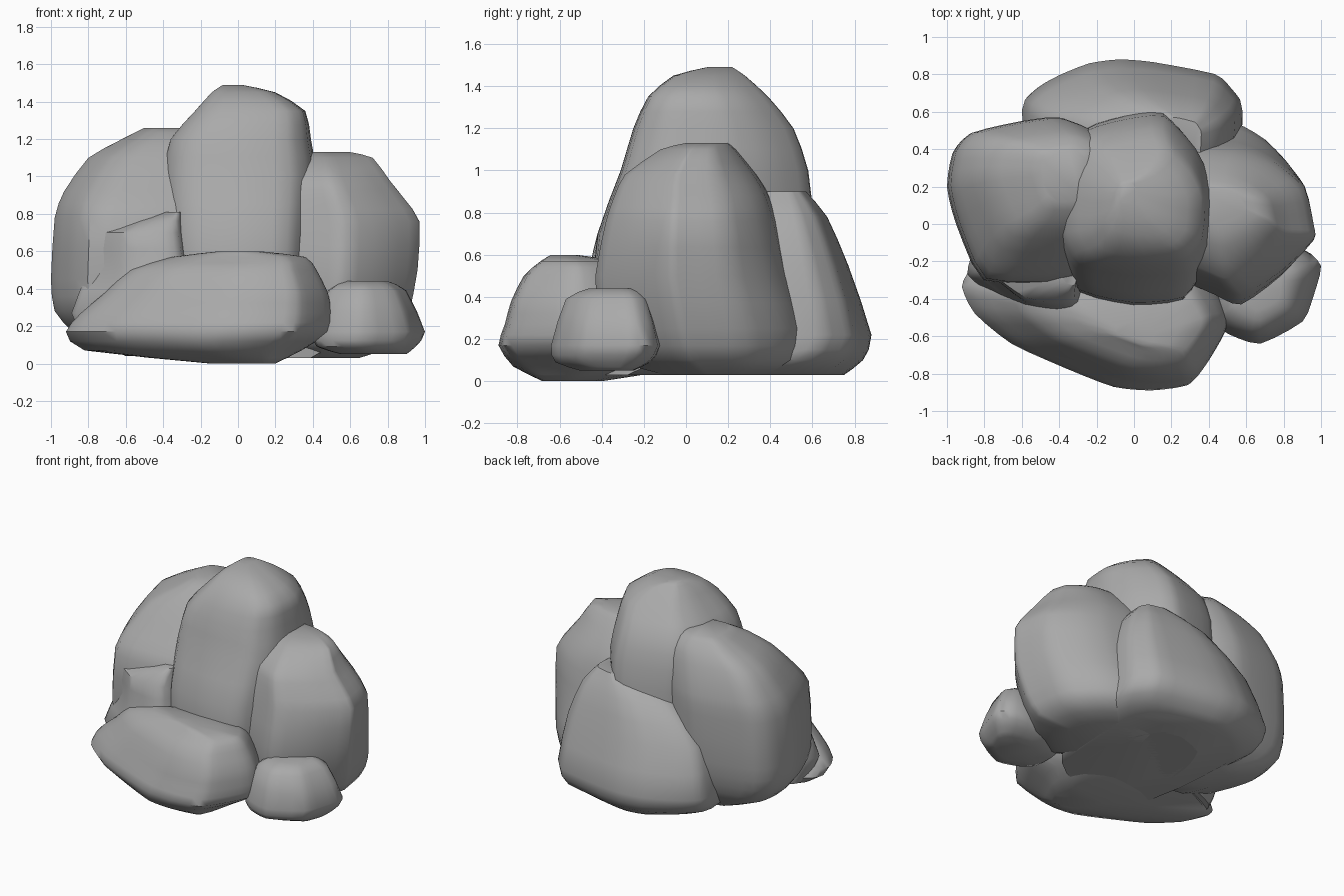
import bpy
import bmesh
from mathutils import Vector

cube = bpy.data.objects.get("Cube")
if cube:
    bpy.data.objects.remove(cube, do_unlink=True)

stone = bpy.data.materials.new("Grey stone")
stone.use_nodes = True
stone.diffuse_color = (0.4, 0.4, 0.4, 1)
shader = stone.node_tree.nodes["Principled BSDF"]
shader.inputs["Base Color"].default_value = stone.diffuse_color
shader.inputs["Roughness"].default_value = 0.9


def blend(before, start, end, after, t):
    """Interpolate smoothly between start and end."""
    slope_in, slope_out = (end - before) / 2, (after - start) / 2
    offset = end - start
    return (start + slope_in * t + (3 * offset - 2 * slope_in - slope_out) * t * t
            + (slope_in + slope_out - 2 * offset) * t * t * t)


def smooth_points(points, steps, closed):
    """Refine a list of points, softened halfway between chords and curves."""
    points = [Vector(p) for p in points]
    count = len(points)
    refined = []
    for i in range(count if closed else count - 1):
        if closed:
            near = [points[(i + k) % count] for k in (-1, 0, 1, 2)]
        else:
            near = [points[min(max(i + k, 0), count - 1)] for k in (-1, 0, 1, 2)]
        for step in range(steps):
            t = step / steps
            chord = near[1].lerp(near[2], t)
            refined.append(chord.lerp(blend(*near, t), 0.6))
    if not closed:
        refined.append(points[-1])
    return refined


def build_rock(name, outline, levels):
    """Stack a plan outline, fitted to each level (z, x min, x max, y min, y max)."""
    plan = smooth_points(outline, 3, True)
    low = Vector([min(p[axis] for p in plan) for axis in range(2)])
    high = Vector([max(p[axis] for p in plan) for axis in range(2)])
    mesh_data = bmesh.new()
    rings = []
    for z, left, right, front, back in smooth_points(levels, 2, False):
        ring = []
        for point in plan:
            across = (point.x - low.x) / (high.x - low.x)
            along = (point.y - low.y) / (high.y - low.y)
            position = (left + across * (right - left), front + along * (back - front), z)
            ring.append(mesh_data.verts.new(position))
        rings.append(ring)
    # Side walls between neighbouring rings, then caps
    for upper, lower in zip(rings, rings[1:]):
        for i in range(len(plan)):
            j = (i + 1) % len(plan)
            mesh_data.faces.new((upper[i], lower[i], lower[j], upper[j]))
    mesh_data.faces.new(rings[0])
    mesh_data.faces.new(rings[-1])
    bmesh.ops.recalc_face_normals(mesh_data, faces=mesh_data.faces[:])
    mesh = bpy.data.meshes.new(name)
    mesh_data.to_mesh(mesh)
    mesh_data.free()
    mesh.materials.append(stone)
    rock = bpy.data.objects.new(name, mesh)
    bpy.context.collection.objects.link(rock)
    bpy.ops.object.select_all(action="DESELECT")
    rock.select_set(True)
    bpy.context.view_layer.objects.active = rock
    bpy.ops.object.shade_smooth_by_angle(angle=0.8)


# Tall boulder in the middle
build_rock(
    "central_boulder",
    [(-.4, -.15), (-.3, -.36), (0, -.43), (.28, -.4), (.4, -.22), (.42, .15),
     (.33, .4), (.16, .6), (-.05, .58), (-.27, .5), (-.38, .25)],
    [(1.49, -.08, .02, .1, .22), (1.45, -.14, .2, -.06, .28), (1.35, -.23, .36, -.18, .39),
     (1.2, -.36, .39, -.25, .51), (1, -.4, .42, -.31, .58), (.7, -.39, .4, -.42, .61),
     (.4, -.37, .38, -.44, .6), (.03, -.3, .3, -.4, .5)])

# Broad boulder on the -x side
build_rock(
    "right_boulder",
    [(-1, .2), (-.95, 0), (-.8, -.3), (-.37, -.31), (-.1, -.2), (-.1, .4),
     (-.38, .56), (-.62, .54), (-.88, .48), (-.97, .38)],
    [(1.26, -.5, -.25, .12, .4), (1.2, -.62, -.15, .02, .46), (1.1, -.8, -.1, -.08, .51),
     (.92, -.93, -.1, -.22, .56), (.78, -.98, -.1, -.31, .57), (.45, -1, -.1, -.32, .56),
     (.28, -.98, -.1, -.3, .53), (.15, -.86, -.1, -.22, .48), (.04, -.6, -.1, -.1, .38)])

# Boulder on the +x side
build_rock(
    "left_boulder",
    [(.1, -.15), (.43, -.36), (.58, -.42), (.8, -.25), (.97, -.04), (.97, .05),
     (.92, .3), (.75, .48), (.55, .58), (.15, .58)],
    [(1.13, .3, .6, 0, .2), (1.1, .2, .72, -.12, .24), (.98, .15, .81, -.29, .34),
     (.88, .12, .89, -.34, .4), (.76, .1, .97, -.38, .44), (.5, .1, .96, -.43, .5),
     (.25, .1, .91, -.41, .58), (.1, .1, .84, -.33, .56), (.03, .15, .65, -.1, .4)])

# Sloping boulder at the back
build_rock(
    "back_boulder",
    [(-.6, .5), (-.52, .67), (-.4, .77), (-.24, .86), (-.08, .89), (.1, .87),
     (.43, .78), (.52, .67), (.58, .5), (.5, -.3), (0, -.5), (-.5, -.3)],
    [(.9, .08, .36, .25, .57), (.78, -.25, .46, .1, .67), (.55, -.5, .54, 0, .77),
     (.22, -.6, .58, -.1, .88), (.1, -.57, .57, -.3, .84), (.03, -.45, .45, -.45, .75)])

# Long low rock across the front
build_rock(
    "front_rock",
    [(-.92, -.3), (-.85, -.45), (-.65, -.62), (-.35, -.76), (-.1, -.86), (.1, -.88),
     (.3, -.85), (.4, -.72), (.49, -.55), (.5, -.42), (.35, -.15), (0, 0), (-.5, -.05),
     (-.86, -.2)],
    [(.6, -.1, .12, -.64, -.52), (.57, -.35, .36, -.69, -.33), (.5, -.58, .42, -.77, -.22),
     (.38, -.71, .48, -.83, -.15), (.27, -.84, .5, -.86, -.1), (.17, -.92, .49, -.89, -.05),
     (.07, -.82, .34, -.82, 0), (0, -.15, .2, -.68, -.4)])

# Wedge filling the gap behind the front rock
build_rock(
    "shoulder_rock",
    [(-.9, -.26), (-.8, -.34), (-.62, -.46), (-.4, -.5), (-.25, -.46), (-.2, -.1),
     (-.6, -.05), (-.86, -.15)],
    [(.81, -.42, -.3, -.33, -.1), (.7, -.78, -.28, -.42, -.1), (.52, -.79, -.25, -.46, -.05),
     (.27, -.89, -.2, -.52, -.05), (.08, -.8, -.2, -.45, -.05)])

# Small stone at the front corner
build_rock(
    "corner_stone",
    [(.4, -.5), (.5, -.59), (.67, -.64), (.9, -.52), (.96, -.38), (1, -.22),
     (.9, -.13), (.6, -.12), (.4, -.25)],
    [(.44, .57, .8, -.46, -.24), (.39, .48, .9, -.57, -.18), (.17, .4, 1, -.64, -.12),
     (.09, .42, .95, -.62, -.17), (.05, .55, .9, -.5, -.25)])
